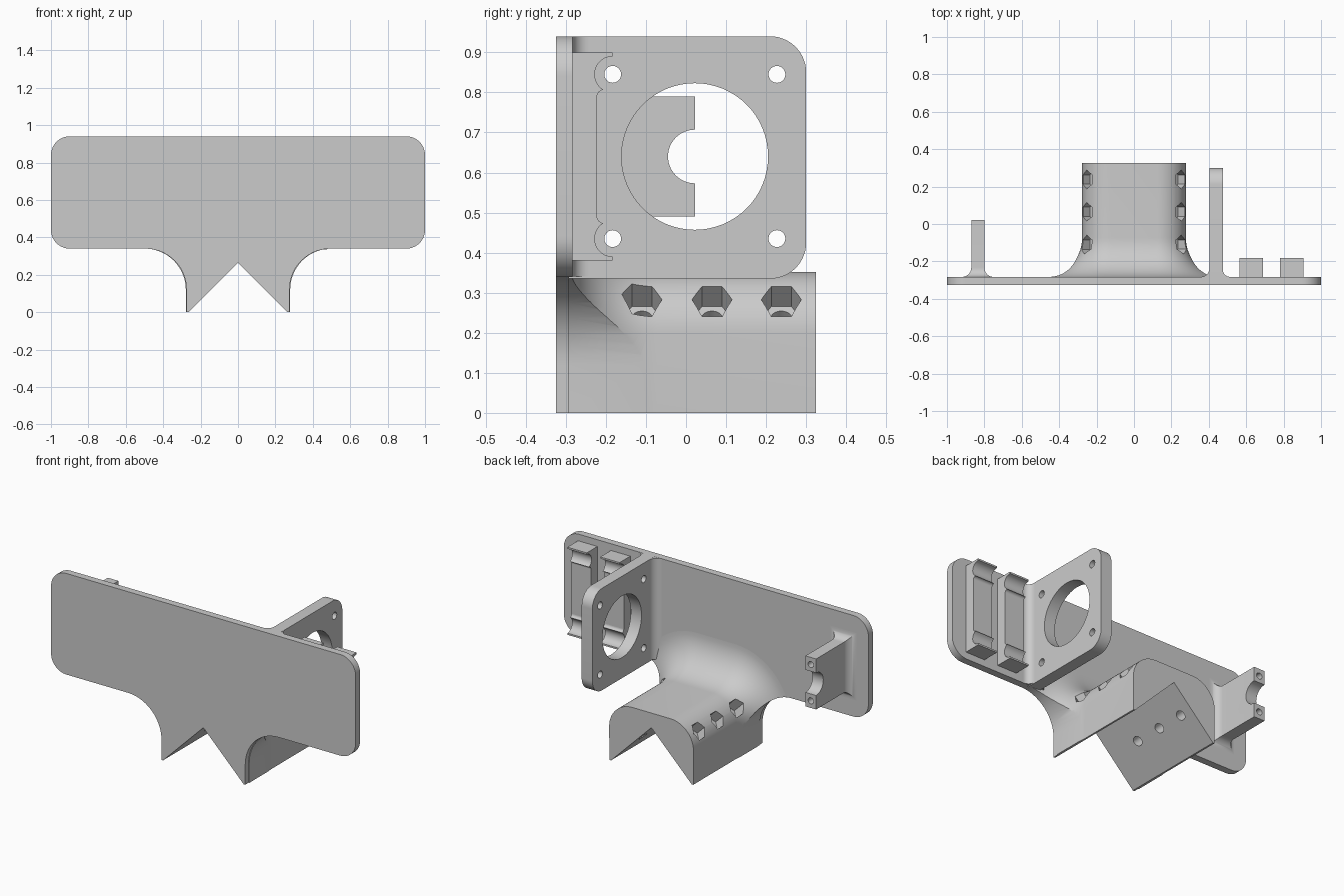
import bpy, bmesh
from math import cos, sin, pi, radians, sqrt
from mathutils import Vector

cube = bpy.data.objects.get("Cube")
if cube:
    bpy.data.objects.remove(cube)

grey = bpy.data.materials.new("light_grey_plastic")
grey.use_nodes = True
grey.diffuse_color = (0.6, 0.6, 0.6, 1)
grey.node_tree.nodes["Principled BSDF"].inputs["Base Color"].default_value = (0.6, 0.6, 0.6, 1)

FRONT, FACE, BACK = -0.325, -0.283, 0.325   # plate front, plate rear, saddle rear


def arc(cx, cy, r, a0, a1, n=14):
    angles = [radians(a0 + (a1 - a0) * i / n) for i in range(n + 1)]
    return [(cx + r * cos(a), cy + r * sin(a)) for a in angles]


def mirrored(half):
    """Close a right-hand half outline by reflecting it in the centre line."""
    return half + [(-x, z) for x, z in reversed(half) if x > 1e-6]


def xz(points, y):
    return [Vector((x, y, z)) for x, z in points]


def yz(points, x):
    return [Vector((x, y, z)) for y, z in points]


def solid(name, *lofts):
    """One mesh object from lofts, each a list of equal-length rings."""
    bm = bmesh.new()
    for rings in lofts:
        loops = [[bm.verts.new(p) for p in ring] for ring in rings]
        n = len(loops[0])
        for a, b in zip(loops, loops[1:]):
            for i in range(n):
                j = (i + 1) % n
                bm.faces.new((a[i], a[j], b[j], b[i]))
        bm.faces.new(loops[0][::-1])
        bm.faces.new(loops[-1])
    bmesh.ops.recalc_face_normals(bm, faces=bm.faces)
    mesh = bpy.data.meshes.new(name)
    bm.to_mesh(mesh)
    bm.free()
    mesh.materials.append(grey)
    obj = bpy.data.objects.new(name, mesh)
    bpy.context.collection.objects.link(obj)
    return obj


def rod(base, axis, length, r, sides=32):
    """Rings of a prism whose first corner points along a side direction."""
    axis = Vector(axis).normalized()
    u = Vector((0, 1, 0)) if abs(axis.y) < 0.9 else Vector((1, 0, 0))
    v = axis.cross(u)
    base = Vector(base)
    ring = [base + r * (u * cos(2 * pi * i / sides) + v * sin(2 * pi * i / sides))
            for i in range(sides)]
    return [ring, [p + axis * length for p in ring]]


def select(obj):
    bpy.ops.object.select_all(action="DESELECT")
    obj.select_set(True)
    bpy.context.view_layer.objects.active = obj


def boolean(obj, cutter, operation="DIFFERENCE"):
    cutter.hide_render = True
    mod = obj.modifiers.new("cut", "BOOLEAN")
    mod.object, mod.operation, mod.solver = cutter, operation, "EXACT"
    select(obj)
    bpy.ops.object.modifier_apply(modifier=mod.name)
    bpy.data.objects.remove(cutter)


def flare(r, n=12):
    """(distance from plate, outward offset) steps of a concave fillet."""
    return [(r - r * cos(a), r - r * sin(a)) for a in (pi / 2 * i / n for i in range(n + 1))]


# Front plate with two notched legs
def plate_outline(leg):
    return mirrored([(0, 0.265), (0.265, 0), (leg, 0)]
                    + arc(leg + 0.22, 0.12, 0.22, 180, 90)
                    + arc(0.9, 0.44, 0.1, -90, 0) + arc(0.9, 0.84, 0.1, 0, 90))


outline = plate_outline(0.275)
plate = solid("front_plate", [xz(outline, FRONT), xz(outline, FACE)])


# Saddle flowing into the plate, trimmed to the plate outline
def saddle_outline(d):
    return mirrored([(0.275 + d, -0.05)] + arc(0.125, 0.2, 0.152 + d, 0, 90))


steps = flare(0.21, 16)
rings = [xz(saddle_outline(steps[0][1]), FACE - 0.02)]
rings += [xz(saddle_outline(d), FACE + t) for t, d in steps]
rings += [xz(saddle_outline(0), BACK)]
saddle = solid("saddle", rings)
trim = plate_outline(0.279)
boolean(saddle, solid("saddle_trim", [xz(trim, FACE - 0.01), xz(trim, BACK + 0.1)]), "INTERSECT")

# Hexagonal nut pockets and bolt holes square to the notch faces
spots = [(s, y) for s in (-1, 1) for y in (-0.11, 0.065, 0.238)]
boolean(saddle, solid("nut_pockets", *[rod((s * 0.205, y, 0.235), (s, 0, 1), 0.2, 0.05, 6)
                                       for s, y in spots]))
boolean(saddle, solid("bolt_holes", *[rod((s * 0.08, y, 0.11), (s, 0, 1), 0.22, 0.027)
                                      for s, y in spots]))

# Upright fan mount with a fillet on both sides at its root
side = [(FACE - 0.01, 0.335)] + arc(0.21, 0.425, 0.09, -90, 0) + arc(0.21, 0.85, 0.09, 0, 90)
side += [(FACE - 0.01, 0.94)]
fan_mount = solid("fan_mount", [yz(side, 0.405), yz(side, 0.475)])
left, right = flare(0.05), flare(0.04)
root = [(0.475 + d, FACE + t) for t, d in right] + [(0.405 - d, FACE + t) for t, d in reversed(left)]
root = [(root[0][0], FACE - 0.01)] + root + [(root[-1][0], FACE - 0.01)]
fan_root = solid("fan_mount_root", [[Vector((x, y, z)) for x, y in root] for z in (0.34, 0.939)])

fan_holes = [rod((0.3, 0.022, 0.64), (1, 0, 0), 0.3, 0.183, 64)]
fan_holes += [rod((0.3, y, z), (1, 0, 0), 0.3, 0.021)
              for y in (-0.183, 0.227) for z in (0.435, 0.845)]
boolean(fan_mount, solid("fan_openings", *fan_holes))

# Half-round cable bracket with a flared root
def bracket_ring(y, d):
    x0, x1, z0, z1 = -0.87 - d, -0.8 + d, 0.49 - d, 0.79 + d
    return xz([(x0, z0), (x1, z0), (x1, z1), (x0, z1)], y)


steps = flare(0.05)
bracket = solid("clamp_bracket", [bracket_ring(FACE - 0.01, 0.05)]
                + [bracket_ring(FACE + t, d) for t, d in steps] + [bracket_ring(0.022, 0)])
boolean(bracket, solid("clamp_cradle", rod((-1, 0.022, 0.64), (1, 0, 0), 0.4, 0.067, 48)))
boolean(bracket, solid("clamp_screw_holes", *[rod((-0.835, -0.12, z), (0, 1, 0), 0.3, 0.018)
                                              for z in (0.532, 0.748)]))

# Two clips with a curled hook at each end
mid = 0.64
half = [(-0.222, 0.15)] + arc(-0.206, 0.15, 0.016, 180, 90, 6)
half += arc(-0.183, 0.205, 0.045, 235, 110, 14)
half += [(-0.183, 0.25), (-0.183, 0.26), (FACE - 0.01, 0.26)]
profile = [(y, mid + h) for y, h in half] + [(y, mid - h) for y, h in reversed(half)]
clips = [solid(name, [yz(profile, x), yz(profile, x + 0.127)])
         for name, x in (("inner_clip", 0.564), ("outer_clip", 0.78))]

for part in [plate, saddle, fan_mount, fan_root, bracket] + clips:
    select(part)
    bpy.ops.object.shade_smooth_by_angle(angle=radians(30))
